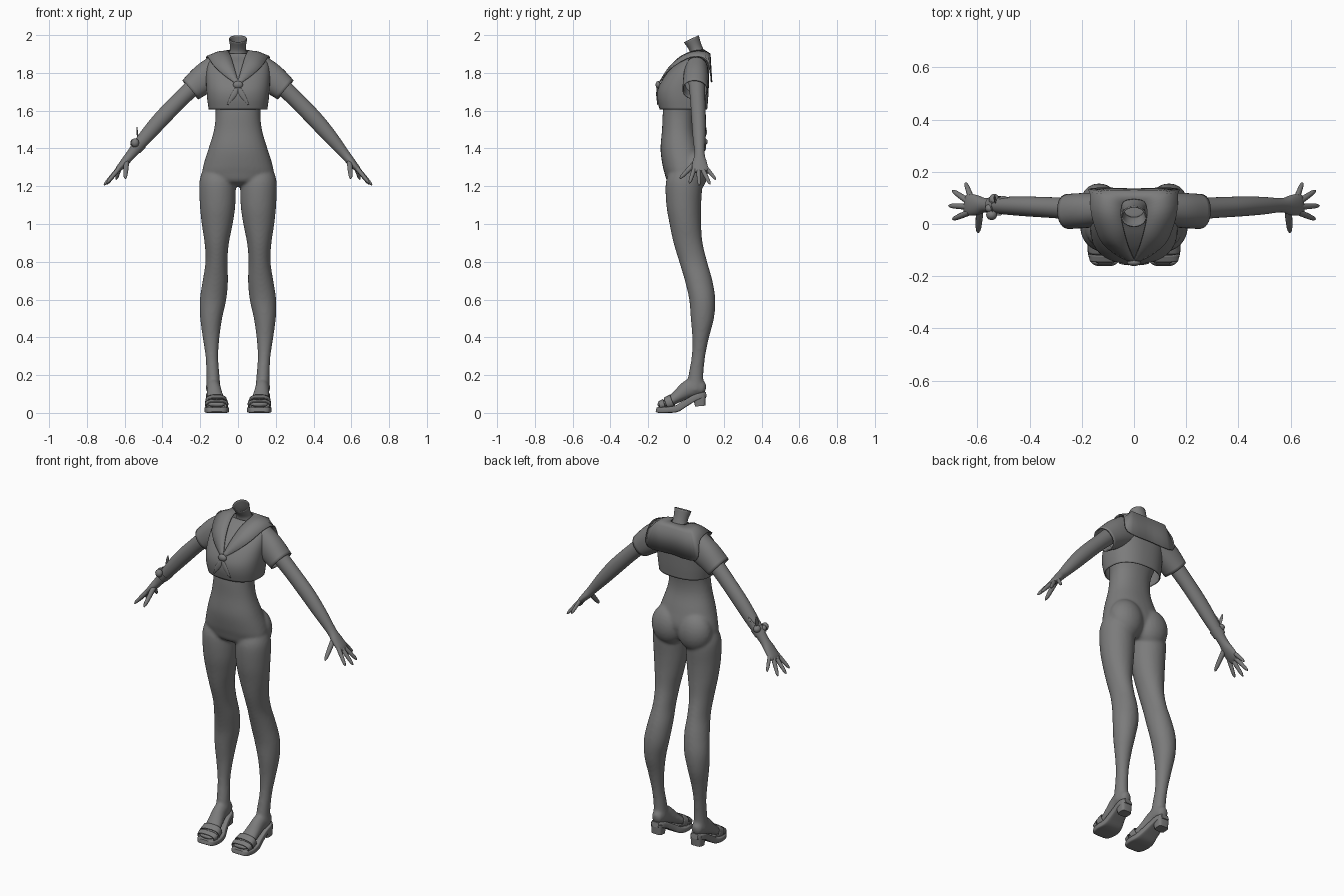
import bpy, bmesh, math
from mathutils import Vector, Matrix

X, Y = Vector((1, 0, 0)), Vector((0, 1, 0))
GREY = bpy.data.materials.new("dark_grey")
GREY.diffuse_color = (.2, .2, .2, 1)


def spline(rows, n):
    """Catmull-Rom interpolation of rows of numbers."""
    out = []
    for i in range(len(rows) - 1):
        p = [rows[max(0, i - 1)], rows[i], rows[i + 1], rows[min(len(rows) - 1, i + 2)]]
        for k in range(n):
            t = k / n
            out.append([0.5 * (2 * b + (c - a) * t + (2 * a - 5 * b + 4 * c - d) * t * t
                               + (3 * b - a - 3 * c + d) * t ** 3) for a, b, c, d in zip(*p)])
    return out + [list(rows[-1])]


def tube(bm, rows, side=Y, flat=False, e=2.0, n=4, seg=32, caps=True):
    """Loft of rounded sections; rows are x, y, z, radius along side, other radius."""
    rows = spline(rows, n)
    pts = [Vector(r[:3]) for r in rows]
    rings = []
    for i, r in enumerate(rows):
        t = (pts[min(i + 1, len(pts) - 1)] - pts[max(i - 1, 0)]).normalized()
        a = X if flat else (side - t * side.dot(t)).normalized()
        b = Y if flat else t.cross(a)
        ring = []
        for k in range(seg):
            w = 2 * math.pi * k / seg
            c, s = math.cos(w), math.sin(w)
            c, s = (math.copysign(abs(v) ** (2 / e), v) for v in (c, s))
            ring.append(bm.verts.new(pts[i] + a * (r[3] * c) + b * (r[4] * s)))
        rings.append(ring)
    for p, q in zip(rings, rings[1:]):
        for k in range(seg):
            bm.faces.new((p[k], p[(k + 1) % seg], q[(k + 1) % seg], q[k]))
    if caps:
        bm.faces.new(rings[0])
        bm.faces.new(rings[-1])


def stack(bm, rows, **kw):
    """Loft of level sections; rows are x0, x1, y0, y1, z."""
    tube(bm, [((a + b) / 2, (c + d) / 2, z, (b - a) / 2, (d - c) / 2)
              for a, b, c, d, z in rows], flat=True, **kw)


def ball(bm, loc, r):
    bmesh.ops.create_uvsphere(bm, u_segments=24, v_segments=14, radius=1,
                              matrix=Matrix.Translation(loc) @ Matrix.Diagonal((*r, 1)))


def mirror(bm):
    new = bmesh.ops.duplicate(bm, geom=bm.verts[:] + bm.edges[:] + bm.faces[:])["geom"]
    for v in new:
        if isinstance(v, bmesh.types.BMVert):
            v.co.x *= -1


def finish(name, bm, both=False, thick=0, angle=45):
    if both:
        mirror(bm)
    bmesh.ops.remove_doubles(bm, verts=bm.verts, dist=1e-5)
    bmesh.ops.recalc_face_normals(bm, faces=bm.faces)
    me = bpy.data.meshes.new(name)
    bm.to_mesh(me)
    bm.free()
    me.materials.append(GREY)
    ob = bpy.data.objects.new(name, me)
    bpy.context.collection.objects.link(ob)
    bpy.ops.object.select_all(action='DESELECT')
    ob.select_set(True)
    bpy.context.view_layer.objects.active = ob
    bpy.ops.object.shade_smooth_by_angle(angle=math.radians(angle))
    if thick:
        m = ob.modifiers.new("thickness", 'SOLIDIFY')
        m.thickness = thick
    return ob


# torso, hips, legs and feet fused into one smooth skin
bm = bmesh.new()
stack(bm, [(.03, .185, -.08, .06, 1.29), (.013, .205, -.107, .085, 1.22), (.014, .202, -.104, .08, 1.1),
           (.028, .192, -.087, .08, 1.0), (.048, .177, -.066, .088, .9), (.056, .172, -.036, .112, .8),
           (.053, .187, -.006, .14, .7), (.062, .202, .017, .155, .6), (.084, .2, .025, .148, .5),
           (.098, .187, .033, .122, .4), (.105, .172, .03, .102, .3), (.098, .167, .013, .092, .2),
           (.092, .17, .0, .095, .12)])
ball(bm, (.085, .035, 1.28), (.103, .082, .115))
tube(bm, [(.13, .105, .128, .012, .018), (.13, .092, .13, .03, .036), (.13, .05, .135, .037, .05),
          (.128, .01, .125, .038, .048), (.122, -.04, .09, .044, .035), (.115, -.09, .057, .051, .024),
          (.113, -.13, .046, .05, .017), (.113, -.152, .042, .037, .01)], side=X)
mirror(bm)
torso = [(.05, -.05, .04, 1.2), (.14, -.098, .07, 1.225), (.186, -.114, .09, 1.27),
         (.181, -.126, .098, 1.32), (.156, -.135, .078, 1.4), (.127, -.127, .05, 1.5),
         (.119, -.122, .055, 1.6), (.14, -.105, .09, 1.7), (.12, -.06, .1, 1.8),
         (.06, .0, .1, 1.87), (.045, .02, .09, 1.9)]
stack(bm, [(-w, w, a, b, z) for w, a, b, z in torso], e=2.2)
body = finish("body", bm)
m = body.modifiers.new("fuse", 'REMESH')
m.mode, m.voxel_size, m.use_smooth_shade = 'VOXEL', .008, True
m = body.modifiers.new("relax", 'SMOOTH')
m.factor, m.iterations = .5, 8

# open-topped neck
bm = bmesh.new()
tube(bm, [(0, .07, 1.86, .065, .05), (0, .058, 1.91, .045, .038), (0, .047, 1.94, .042, .036),
          (0, .028, 1.98, .049, .044)], side=X, caps=False)
finish("neck", bm, thick=.005)

# arms with palms
bm = bmesh.new()
tube(bm, [(.18, .055, 1.78, .045, .048), (.3, .062, 1.665, .04, .043), (.405, .067, 1.557, .038, .043),
          (.49, .07, 1.46, .034, .037), (.565, .072, 1.37, .027, .026), (.6, .072, 1.328, .038, .022),
          (.632, .075, 1.292, .042, .016), (.645, .078, 1.277, .034, .009)])
# fingers: base and tip of each
for b, t, r in [((.63, .045, 1.295), (.695, .018, 1.215), .011), ((.635, .066, 1.29), (.71, .07, 1.205), .011),
                ((.635, .087, 1.29), (.695, .128, 1.21), .011), ((.625, .105, 1.3), (.645, .158, 1.235), .01),
                ((.59, .055, 1.33), (.597, -.033, 1.24), .013)]:
    b, t = Vector(b), Vector(t)
    tube(bm, [(*b.lerp(t, f), r * s, r * s) for f, s in ((0, 1.1), (.45, 1), (.85, .75), (1, .2))],
         side=Vector((.6, .3, .7)), seg=12)
finish("arms", bm, both=True)

# cropped blouse
bm = bmesh.new()
blouse = [(.155, -.14, .112, 1.607), (.163, -.152, .117, 1.66), (.167, -.15, .12, 1.71), (.169, -.128, .122, 1.76),
          (.168, -.092, .123, 1.81), (.16, -.045, .122, 1.855), (.14, -.003, .118, 1.885), (.07, .015, .1, 1.903)]
stack(bm, [(-w, w, a, b, z) for w, a, b, z in blouse], e=2.4, seg=48, caps=False)
finish("blouse", bm, thick=.006)

# short sleeves
bm = bmesh.new()
tube(bm, [(.11, .055, 1.812, .062, .085), (.18, .052, 1.768, .067, .079), (.252, .048, 1.71, .067, .066)],
     e=2.2, caps=False)
finish("sleeves", bm, both=True, thick=.006)

# sailor collar: inner, middle and outer edge at stations from front to back
half = [((0, -.138, 1.76), (.006, -.143, 1.752), (.012, -.148, 1.745)),
        ((.02, -.092, 1.83), (.045, -.1, 1.818), (.075, -.114, 1.79)),
        ((.038, -.03, 1.888), (.08, -.045, 1.872), (.128, -.065, 1.84)),
        ((.05, .03, 1.915), (.1, .03, 1.91), (.162, .03, 1.888)),
        ((.046, .075, 1.922), (.11, .095, 1.912), (.168, .11, 1.87)),
        ((.03, .092, 1.923), (.11, .127, 1.902), (.16, .138, 1.76)),
        ((0, .097, 1.923), (0, .129, 1.902), (0, .136, 1.755))]
bm = bmesh.new()
grid = [[bm.verts.new(r[k:k + 3]) for k in (0, 3, 6)] for r in spline([sum(h, ()) for h in half], 4)]
for p, q in zip(grid, grid[1:]):
    for k in range(2):
        bm.faces.new((p[k], p[k + 1], q[k + 1], q[k]))
finish("collar", bm, both=True, thick=.006, angle=60)

# scarf knot and tails
bm = bmesh.new()
tube(bm, [(.002, -.15, 1.725, .007, .004), (.022, -.154, 1.685, .014, .004), (.055, -.15, 1.632, .003, .002)],
     side=X, seg=12)
mirror(bm)
ball(bm, (0, -.147, 1.737), (.026, .014, .02))
finish("scarf_tie", bm)

# wrist band with bow on one arm
bm = bmesh.new()
tube(bm, [(-.517, .07, 1.43, .038, .038), (-.545, .071, 1.397, .034, .034)], caps=False)
ball(bm, (-.552, .06, 1.432), (.018, .016, .018))
ball(bm, (-.545, .035, 1.43), (.021, .02, .023))
ball(bm, (-.535, .093, 1.435), (.02, .022, .02))
for t in ((-.535, .105, 1.512), (-.482, .1, 1.495)):
    b = Vector((-.53, .085, 1.445))
    c = b.lerp(Vector(t), .6)
    tube(bm, [(*b, .008, .004), (*c, .014, .004), (*t, .002, .002)], seg=12)
finish("wrist_bow", bm)

# sandal soles and block heels
bm = bmesh.new()
tube(bm, [(.113, -.158, .018, .03, .011), (.113, -.145, .016, .053, .016), (.113, -.1, .016, .065, .016),
          (.115, -.05, .022, .06, .018), (.12, -.01, .046, .05, .018), (.126, .04, .076, .042, .017),
          (.13, .08, .092, .038, .016), (.13, .107, .098, .022, .014)], side=X, e=6)
tube(bm, [(.13, .07, .095, .037, .036), (.13, .075, .036, .032, .027)], side=X, e=4)
finish("sandal_soles", bm, both=True, angle=35)

# sandal straps across the toes
bm = bmesh.new()
tube(bm, [(.113, -.142, .04, .056, .022), (.113, -.115, .046, .062, .028)], side=X, e=2.6, caps=False)
tube(bm, [(.114, -.104, .05, .061, .034), (.116, -.07, .064, .057, .036)], side=X, e=2.6, caps=False)
finish("sandal_straps", bm, both=True, thick=.006)
